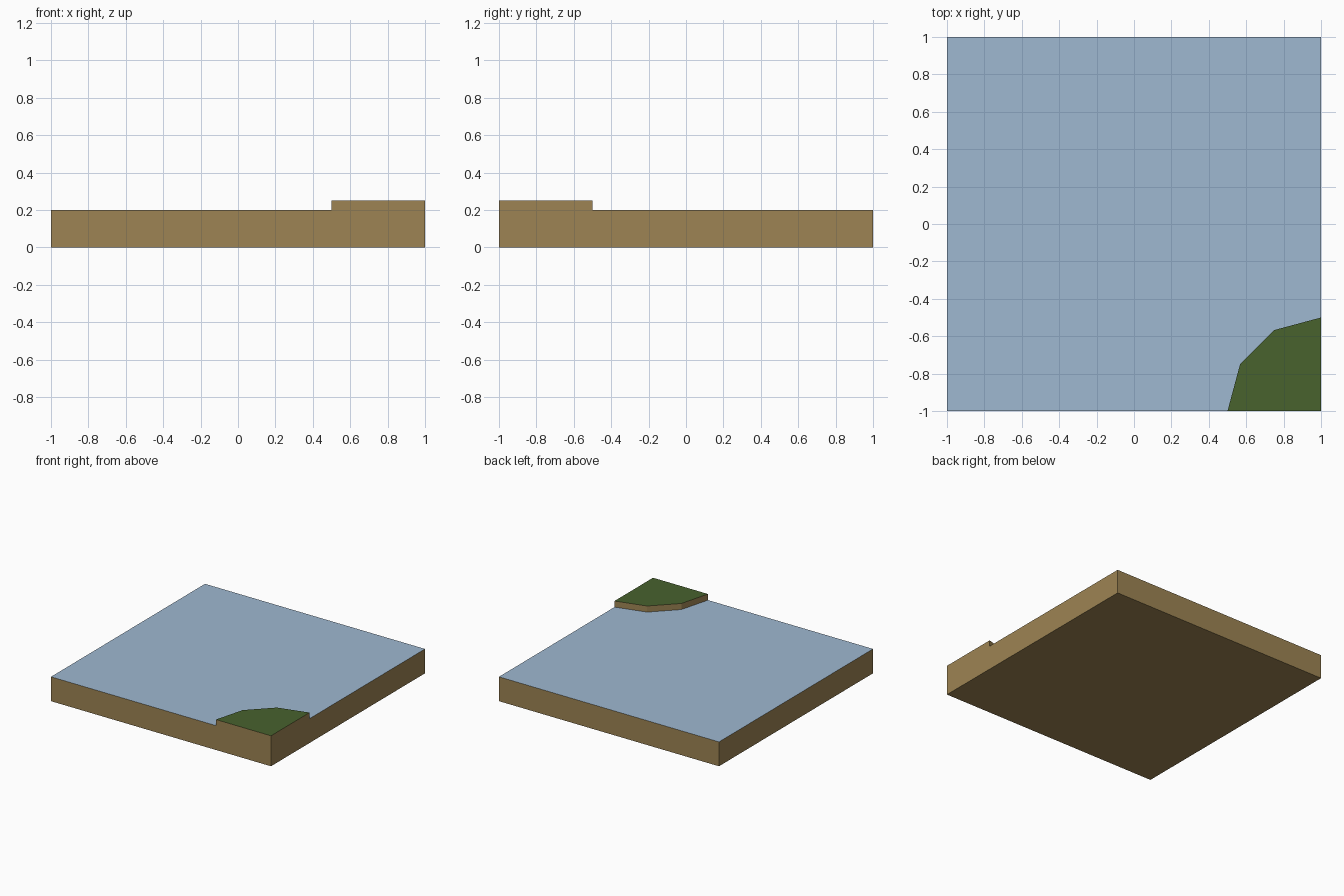
import bpy, bmesh
from math import cos, sin, radians

cube = bpy.data.objects.get("Cube")
if cube:
    bpy.data.objects.remove(cube, do_unlink=True)


def material(name, rgb):
    mat = bpy.data.materials.new(name)
    mat.use_nodes = True
    mat.diffuse_color = (*rgb, 1)
    mat.node_tree.nodes["Principled BSDF"].inputs["Base Color"].default_value = (*rgb, 1)
    return mat


DIRT, WATER, GRASS = range(3)
WATER_Z, BANK_Z, BANK_RADIUS = 0.2, 0.25, 0.5

bm = bmesh.new()


def vert(x, y):
    return bm.verts.new((x, y, WATER_Z))


def extrude(faces, dz):
    """Extrude faces vertically."""
    geom = bmesh.ops.extrude_face_region(bm, geom=faces)["geom"]
    moved = [v for v in geom if isinstance(v, bmesh.types.BMVert)]
    bmesh.ops.translate(bm, verts=moved, vec=(0, 0, dz))


# Tile plan: water surface and a faceted quarter-round bank in one corner
arc = [vert(1 - BANK_RADIUS * cos(radians(a)), -1 + BANK_RADIUS * sin(radians(a)))
       for a in range(0, 91, 30)]
bank = bm.faces.new([vert(1, -1)] + arc[::-1])
water = bm.faces.new(arc + [vert(1, 1), vert(-1, 1), vert(-1, -1)])

# Earth slab below, then the raised bank
extrude([bank, water], -WATER_Z)
bank = next(f for f in bm.faces
            if len(f.verts) == len(arc) + 1
            and all(abs(v.co.z - WATER_Z) < 0.001 for v in f.verts))
extrude([bank], BANK_Z - WATER_Z)
if bank.is_valid:
    bmesh.ops.delete(bm, geom=[bank], context="FACES_ONLY")
bmesh.ops.recalc_face_normals(bm, faces=bm.faces[:])

# Upward faces are water or grass by height, everything else is earth
for face in bm.faces:
    if face.normal.z > 0.5:
        high = face.calc_center_median().z > (WATER_Z + BANK_Z) / 2
        face.material_index = GRASS if high else WATER
    else:
        face.material_index = DIRT

mesh = bpy.data.meshes.new("water_tile_with_bank")
bm.to_mesh(mesh)
bm.free()
mesh.materials.append(material("dirt", (0.337, 0.231, 0.087)))
mesh.materials.append(material("water", (0.342, 0.479, 0.638)))
mesh.materials.append(material("grass", (0.065, 0.122, 0.027)))
tile = bpy.data.objects.new("water_tile_with_bank", mesh)
bpy.context.collection.objects.link(tile)
